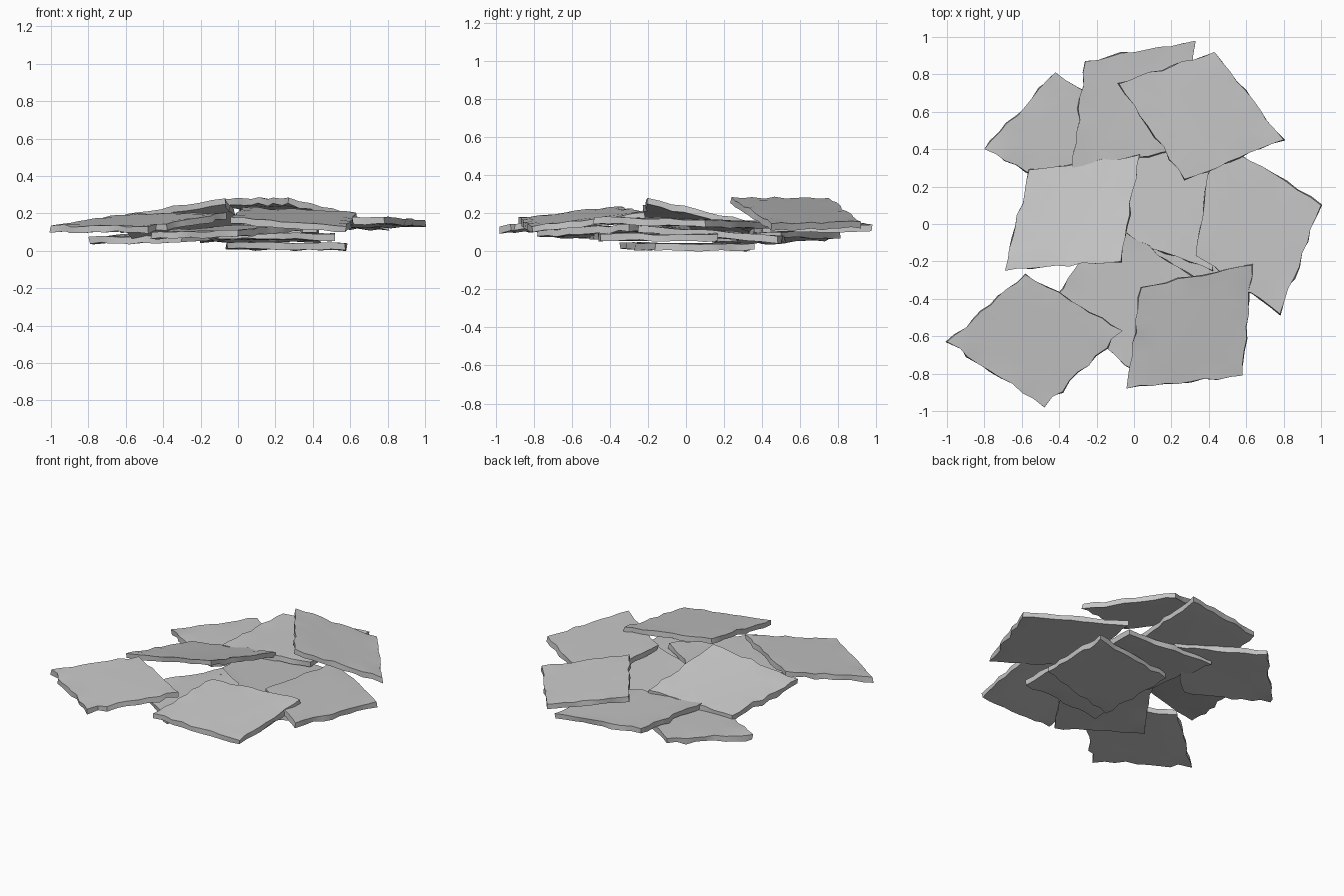
import bpy, bmesh, random
from mathutils import Vector

cube = bpy.data.objects.get("Cube")
if cube:
    bpy.data.objects.remove(cube, do_unlink=True)

stone = bpy.data.materials.new("grey slate")
stone.use_nodes = True
GREY = (0.56, 0.56, 0.56, 1)
stone.diffuse_color = GREY
stone.node_tree.nodes["Principled BSDF"].inputs["Base Color"].default_value = GREY

STEPS = 9
THICK = 0.036


def slab(name, corners, seed):
    """Thin ragged-edged slab spanning four top corners given in order."""
    rng = random.Random(seed)
    a, b, c, d = [Vector(p) for p in corners]
    centre = (a + b + c + d) / 4
    bm = bmesh.new()
    bmesh.ops.create_grid(bm, x_segments=STEPS, y_segments=STEPS, size=0.5)
    # Fit the grid to the corners and roughen its rim
    for v in bm.verts:
        s, t = v.co.x + 0.5, v.co.y + 0.5
        v.co = (a * (1 - s) + b * s) * (1 - t) + (d * (1 - s) + c * s) * t
        at_corner = min(s, 1 - s) < 0.01 and min(t, 1 - t) < 0.01
        if v.is_boundary and not at_corner:
            v.co += (centre - v.co) * rng.uniform(-0.03, 0.035)
            v.co.z += rng.uniform(-0.006, 0.006)
    # Pull a lower layer down and chip its edge
    ext = bmesh.ops.extrude_face_region(bm, geom=bm.faces[:], use_keep_orig=True)
    lower = [g for g in ext["geom"] if isinstance(g, bmesh.types.BMVert)]
    lower_set = set(lower)
    for v in lower:
        on_rim = any(e.other_vert(v) not in lower_set for e in v.link_edges)
        v.co.z -= THICK
        if on_rim:
            v.co += (centre - v.co) * rng.uniform(-0.025, 0.025)
            v.co.z += rng.uniform(-0.003, 0.005)
    bmesh.ops.recalc_face_normals(bm, faces=bm.faces[:])
    mesh = bpy.data.meshes.new(name)
    bm.to_mesh(mesh)
    bm.free()
    mesh.materials.append(stone)
    obj = bpy.data.objects.new(name, mesh)
    bpy.context.collection.objects.link(obj)
    bpy.ops.object.select_all(action="DESELECT")
    obj.select_set(True)
    bpy.context.view_layer.objects.active = obj
    bpy.ops.object.shade_smooth_by_angle(angle=0.6)


# Bottom layers
slab("base_slab", [(-.05, .25, .042), (.58, .36, .042), (.57, -.16, .042), (-.06, -.35, .045)], 1)
slab("lower_middle_slab", [(-.1, .15, .095), (.5, .17, .09), (.52, -.45, .09), (-.1, -.5, .1)], 2)
slab("upper_middle_slab", [(-.2, .52, .08), (.44, .48, .08), (.42, -.25, .135), (-.15, -.05, .125)], 3)
slab("back_left_under_slab", [(-.8, .4, .075), (-.42, .81, .1), (.08, .5, .115), (-.3, .13, .08)], 4)
slab("front_under_slab", [(-.13, .02, .13), (.34, -.3, .14), (0, -.78, .11), (-.46, -.45, .1)], 5)
# Top layers
slab("back_slab", [(-.26, .87, .15), (.33, .98, .14), (.28, .4, .135), (-.33, .3, .13)], 6)
slab("right_slab", [(.43, .46, .155), (1, .1, .165), (.78, -.48, .18), (.33, -.17, .18)], 7)
slab("back_right_slab", [(-.08, .75, .28), (.43, .92, .155), (.8, .45, .145), (.27, .24, .285)], 9)
slab("left_slab", [(-.56, .29, .1), (.03, .37, .15), (-.07, -.2, .28), (-.69, -.25, .185)], 10)
slab("front_left_slab", [(-1, -.63, .135), (-.58, -.27, .2), (-.06, -.57, .205), (-.48, -.98, .13)], 11)
slab("front_right_slab", [(.04, -.34, .235), (.63, -.22, .205), (.58, -.81, .13), (-.04, -.88, .18)], 12)
